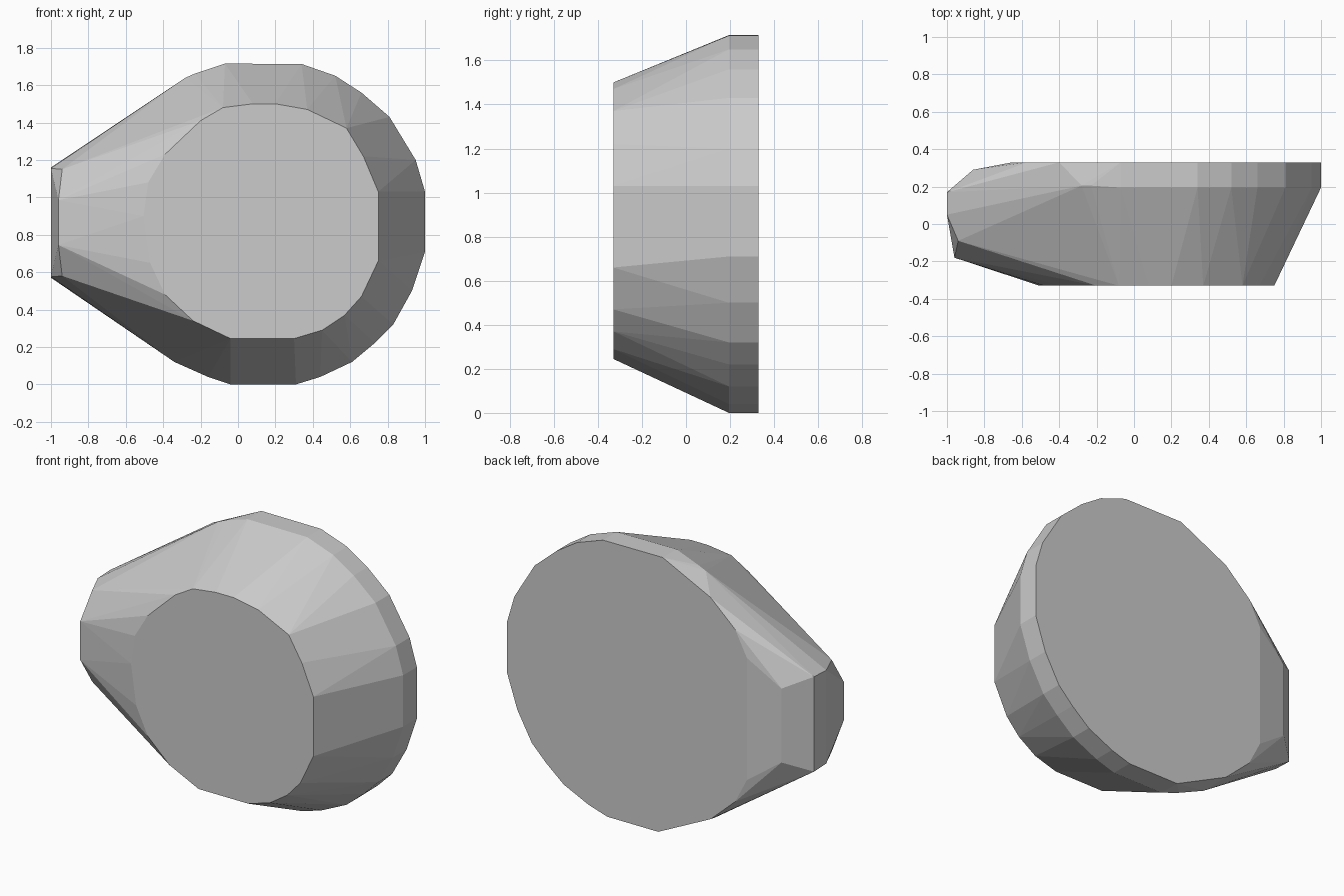
import bpy, bmesh

# Outlines as (x, z) pairs
front_face = [(0.08, 1.50), (0.20, 1.50), (0.37, 1.47), (0.58, 1.37), (0.67, 1.22),
              (0.75, 1.03), (0.75, 0.66), (0.66, 0.47), (0.57, 0.37), (0.45, 0.29),
              (0.30, 0.245), (-0.04, 0.245), (-0.24, 0.34), (-0.39, 0.48), (-0.47, 0.65),
              (-0.505, 0.90), (-0.48, 1.08), (-0.39, 1.23), (-0.20, 1.41), (-0.08, 1.48)]
rim = [(-0.07, 1.715), (0.34, 1.713), (0.52, 1.65), (0.66, 1.56), (0.81, 1.43),
       (0.95, 1.20), (1.0, 1.03), (1.0, 0.71), (0.93, 0.50), (0.83, 0.32),
       (0.73, 0.22), (0.61, 0.12), (0.44, 0.04), (0.31, 0.0), (-0.04, 0.0)]
shoulder = [(-0.28, 1.64), (-0.23, 1.662), (-0.16, 0.04), (-0.34, 0.12)]
back_left = [(-0.40, 1.555), (-0.57, 1.40), (-0.65, 1.245)]

# Upper half of the narrow end, as (x, y, z)
tip = [(-1.0, 0.17, 1.16), (-1.0, 0.05, 1.155), (-0.94, -0.09, 1.15),
       (-0.96, -0.18, 0.985), (-0.86, 0.29, 1.095)]

TOP = 1.73


def at_depth(outline, y):
    return [(x, y, z) for x, z in outline]


def with_mirror(points):
    return points + [(x, y, TOP - z) for x, y, z in points]


# Faceted stone: a convex skin over front face, rim band, back face and tip
points = (at_depth(front_face, -0.33)
          + at_depth(rim, 0.195) + at_depth(rim, 0.33)
          + at_depth(shoulder, 0.205)
          + with_mirror(at_depth(back_left, 0.33))
          + with_mirror(tip))

bm = bmesh.new()
for p in points:
    bm.verts.new(p)
hull = bmesh.ops.convex_hull(bm, input=bm.verts[:])
loose = [v for v in bm.verts if not v.link_faces]
bmesh.ops.delete(bm, geom=loose, context='VERTS')
bmesh.ops.dissolve_limit(bm, angle_limit=0.01, verts=bm.verts[:], edges=bm.edges[:])
bmesh.ops.recalc_face_normals(bm, faces=bm.faces[:])

mesh = bpy.data.meshes.new("faceted_stone")
bm.to_mesh(mesh)
bm.free()
stone = bpy.data.objects.new("faceted_stone", mesh)
bpy.context.collection.objects.link(stone)
